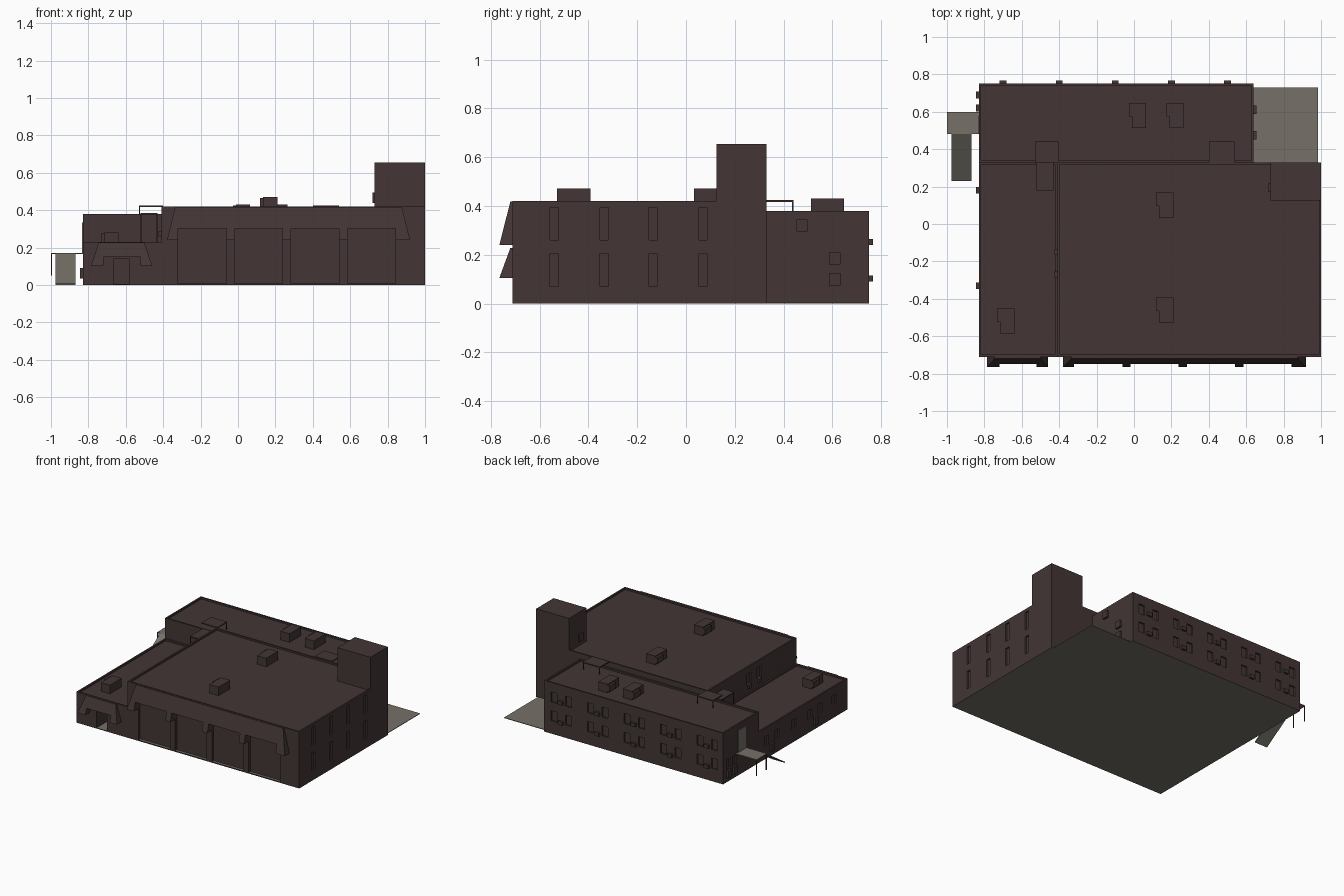
import bpy, bmesh
from mathutils import Vector

if "Cube" in bpy.data.objects:
    bpy.data.objects.remove(bpy.data.objects["Cube"], do_unlink=True)


def material(name, r, g, b):
    m = bpy.data.materials.new(name)
    m.use_nodes = True
    m.diffuse_color = (r, g, b, 1)
    m.node_tree.nodes["Principled BSDF"].inputs["Base Color"].default_value = (r, g, b, 1)
    return m


BROWN = material("dark brown", 0.056, 0.036, 0.036)
OLIVE = material("olive grey", 0.18, 0.165, 0.138)


def finish(name, bm, mat):
    bmesh.ops.recalc_face_normals(bm, faces=bm.faces)
    mesh = bpy.data.meshes.new(name)
    bm.to_mesh(mesh)
    bm.free()
    mesh.materials.append(mat)
    ob = bpy.data.objects.new(name, mesh)
    bpy.context.collection.objects.link(ob)
    return ob


def hull(name, points, mat=BROWN):
    bm = bmesh.new()
    verts = [bm.verts.new(p) for p in points]
    bmesh.ops.convex_hull(bm, input=verts)
    bmesh.ops.dissolve_limit(bm, angle_limit=0.01, verts=bm.verts, edges=bm.edges)
    return finish(name, bm, mat)


def boxes(name, extents, mat=BROWN):
    """One object made of boxes given as (x0, x1, y0, y1, z0, z1)."""
    bm = bmesh.new()
    for x0, x1, y0, y1, z0, z1 in extents:
        made = bmesh.ops.create_cube(bm, size=1)["verts"]
        for v in made:
            v.co = Vector(((x0 + x1) / 2 + v.co.x * (x1 - x0),
                           (y0 + y1) / 2 + v.co.y * (y1 - y0),
                           (z0 + z1) / 2 + v.co.z * (z1 - z0)))
    return finish(name, bm, mat)


def cut(ob, extents):
    """Cut box-shaped recesses into an object."""
    cutter = boxes("cutter", extents)
    cutter.hide_render = True
    mod = ob.modifiers.new("recesses", "BOOLEAN")
    mod.operation, mod.solver, mod.object = "DIFFERENCE", "EXACT", cutter
    bpy.context.view_layer.objects.active = ob
    bpy.ops.object.modifier_apply(modifier=mod.name)
    bpy.data.objects.remove(cutter, do_unlink=True)


def olive_floor(ob):
    """Colour the underside and any doorway floor."""
    ob.data.materials.append(OLIVE)
    for p in ob.data.polygons:
        if abs(p.normal.z) > 0.9 and p.center.z < 0.01:
            p.material_index = 1


def roof_well(x0, x1, y0, y1, top, rim=0.012):
    return (x0 + rim, x1 - rim, y0 + rim, y1 - rim, top - 0.012, top + 0.1)


FRONT, MID, BACK = -0.71, 0.33, 0.75
LEFT, STEP, RIGHT, BACK_RIGHT = -0.83, -0.41, 1.0, 0.64
HALL, WING, LOW = 0.42, 0.38, 0.23
D = 0.012  # window recess depth

# Main hall with vehicle doors and tall side windows
hall = boxes("main_hall", [(STEP, RIGHT, FRONT, MID, 0, HALL)])
doors = [(x, x + 0.258, -0.85, FRONT + 0.02, 0.008, 0.302) for x in (-0.32, -0.02, 0.283, 0.585)]
side = [(RIGHT - D, 1.1, y - 0.017, y + 0.017, z, z + 0.135)
        for y in (-0.54, -0.335, -0.135, 0.07) for z in (0.07, 0.26)]
upper = [(STEP - 0.1, STEP + D, y - 0.025, y + 0.025, 0.29, 0.37) for y in (-0.27, -0.15)]
cut(hall, doors + side + upper + [roof_well(STEP, RIGHT, FRONT, MID, HALL)])
olive_floor(hall)

# Low side annex with open doorway
annex = boxes("side_annex", [(LEFT, STEP, FRONT, MID, 0, LOW)])
left_windows = [(LEFT - 0.1, LEFT + D, y - 0.025, y + 0.025, 0.1, 0.165)
                for y in (0.24, 0.12, -0.08, -0.27, -0.39, -0.55)]
cut(annex, left_windows + [(-0.665, -0.58, -0.8, FRONT + 0.12, 0.005, 0.14),
                           roof_well(LEFT, STEP, FRONT, MID, LOW)])
olive_floor(annex)

# Rear wing with window pairs on two floors
bays = (-0.7, -0.4, -0.1, 0.2, 0.5)
wing = boxes("rear_wing", [(LEFT, BACK_RIGHT, MID, BACK, 0, WING)])
rear = [(x + s - 0.024, x + s + 0.024, BACK - D, BACK + 0.1, z, z + 0.075)
        for x in bays for s in (-0.06, 0.06) for z in (0.095, 0.235)]
ends = [(LEFT - 0.1, LEFT + D, y - 0.02, y + 0.02, 0.1, 0.165) for y in (0.62, 0.69)]
cut(wing, rear + ends + [roof_well(LEFT, BACK_RIGHT, MID, BACK, WING)])
olive_floor(wing)

# Tower with a small hatch
boxes("tower", [(0.73, RIGHT, 0.125, MID, 0.4, 0.655)])
boxes("tower_hatch", [(0.72, 0.73, 0.17, 0.22, 0.44, 0.495)])


def canopy(name, x0, x1, top, bottom, inset, openings):
    """Hipped sloping canopy hanging on the front wall."""
    y = -0.765
    ob = hull(name, [(x0, FRONT, bottom), (x1, FRONT, bottom), (x0, y, bottom), (x1, y, bottom),
                     (x0 + inset, FRONT, top), (x1 - inset, FRONT, top),
                     (x0 + inset, FRONT - 0.01, top), (x1 - inset, FRONT - 0.01, top)])
    cut(ob, openings)


canopy("hall_canopy", -0.38, 0.92, 0.418, 0.24, 0.045, doors)
canopy("annex_canopy", -0.785, -0.46, 0.228, 0.105, 0.04, [(-0.72, -0.52, -0.85, -0.7, 0, 0.15)])

# Rooftop units, each with a side vent
for name, x, y, z in (("hall_unit_front", 0.17, -0.46, HALL), ("hall_unit_back", 0.17, 0.1, HALL),
                      ("wing_unit_left", 0.025, 0.58, WING), ("wing_unit_right", 0.225, 0.58, WING),
                      ("annex_unit", -0.68, -0.52, LOW)):
    boxes(name, [(x - 0.035, x + 0.04, y - 0.068, y + 0.068, z - 0.012, z + 0.052),
                 (x - 0.052, x - 0.03, y - 0.005, y + 0.068, z, z + 0.045)])


# Flat roof shelters on thin posts
def shelter(name, x0, x1, y0, y1, z0, z1, post_y):
    t = 0.005
    boxes(name, [(x0, x1, y0, y1, z1 - 0.008, z1)] +
          [(x, x + t, post_y, post_y + t, z0, z1) for x in (x0, x1 - t)])


shelter("roof_shelter_right", 0.4, 0.54, MID, 0.44, 0.36, 0.425, 0.435)
shelter("roof_shelter_left", -0.53, -0.4, MID, 0.44, 0.36, 0.425, 0.435)
shelter("annex_roof_shelter", -0.52, -0.43, 0.18, MID, 0.21, 0.385, 0.18)

# Wall-mounted air units
boxes("rear_air_units", [(x - 0.018, x + 0.018, BACK, BACK + 0.016, z, z + 0.026)
                         for x in bays for z in (0.09, 0.24)])
boxes("left_air_units", [(LEFT - 0.016, LEFT, y - 0.018, y + 0.018, 0.035, 0.09)
                         for y in (-0.33, 0.18, 0.62, 0.69)])
boxes("right_air_units", [(BACK_RIGHT, BACK_RIGHT + 0.016, y - 0.023, y + 0.023, z - 0.025, z + 0.025)
                          for y, z in ((0.475, 0.32), (0.61, 0.185), (0.61, 0.1))])
boxes("upper_air_units", [(STEP - 0.014, STEP, y - 0.015, y + 0.015, 0.26, 0.29)
                          for y in (-0.27, -0.15)])

# Paved yard behind the tower
boxes("paved_yard", [(BACK_RIGHT, 0.985, MID, 0.73, 0, 0.004)], OLIVE)

# Raised side entrance: door, landing and ramp
boxes("side_door", [(LEFT - 0.004, LEFT, 0.485, 0.575, 0.17, 0.335)], OLIVE)
boxes("landing", [(-1, LEFT, 0.48, 0.6, 0.165, 0.172)], OLIVE)
hull("ramp", [(x, y, z + dz) for x in (-0.975, -0.87)
              for y, z in ((0.23, 0), (0.48, 0.164)) for dz in (0, 0.008)], OLIVE)
boxes("landing_struts", [(-1, -0.994, y, y + 0.006, 0.05, 0.165) for y in (0.48, 0.594)])
